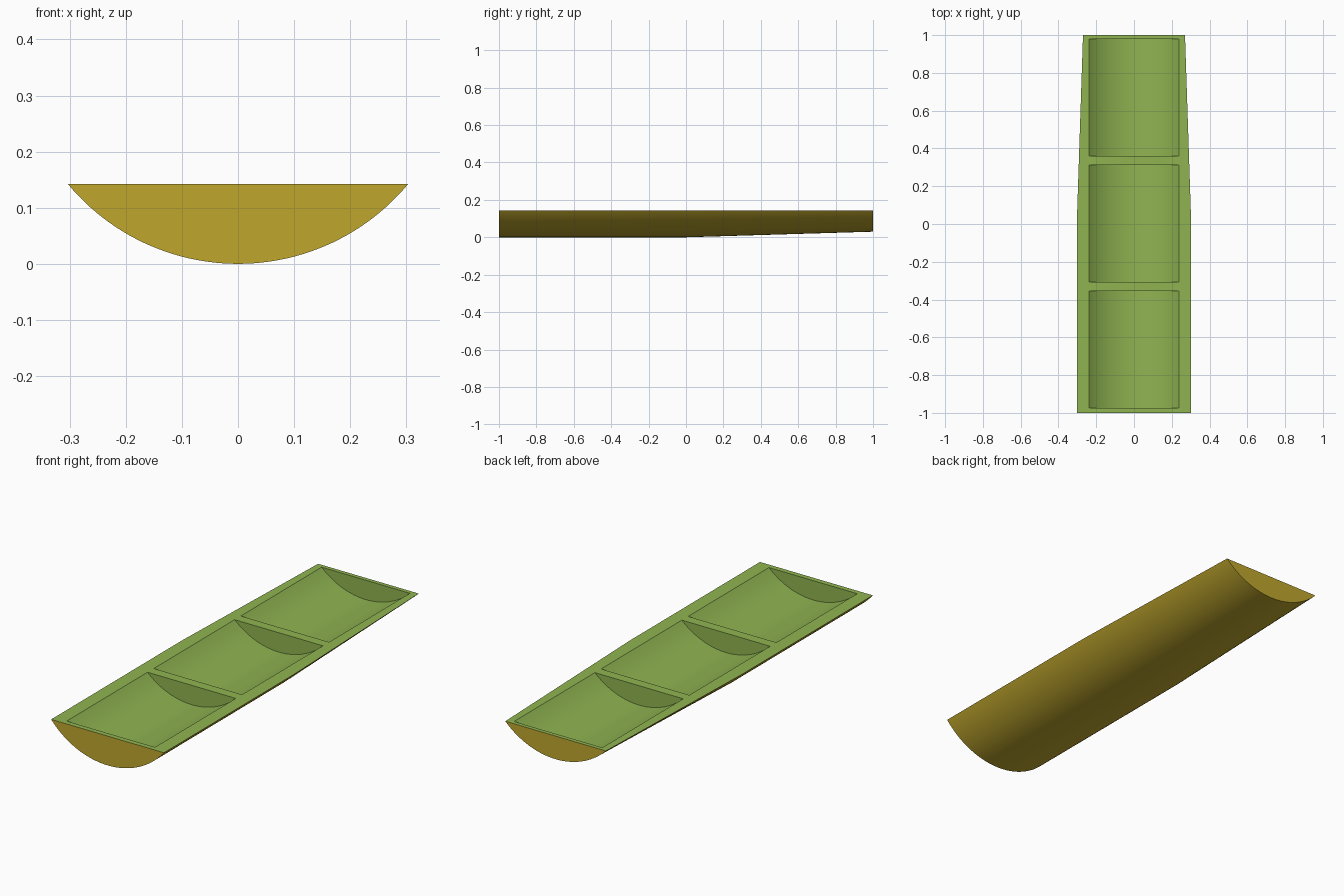
import bpy, bmesh, math

if "Cube" in bpy.data.objects:
    bpy.data.objects.remove(bpy.data.objects["Cube"])


def material(name, rgb):
    m = bpy.data.materials.new(name)
    m.diffuse_color = (*rgb, 1)
    m.use_nodes = True
    m.node_tree.nodes["Principled BSDF"].inputs["Base Color"].default_value = m.diffuse_color
    return m


SKIN = material("golden_brown_skin", (0.52, 0.385, 0.027))
FLESH = material("fresh_green", (0.275, 0.456, 0.082))
TOP = 0.142


def arc(half_width, bottom, steps=48):
    """Points of a shallow arc hanging below the flat top."""
    depth = TOP - bottom
    r = (half_width ** 2 + depth ** 2) / (2 * depth)
    a = math.asin(half_width / r)
    return [(r * math.sin(t), bottom + r - r * math.cos(t))
            for t in (a * (2 * i / steps - 1) for i in range(steps + 1))]


def loft(name, sections, closed_top=0.0):
    """Solid through (y, half_width, bottom) sections; closed_top lifts the lid."""
    bm = bmesh.new()
    rings = []
    for y, w, b in sections:
        pts = arc(w, b)
        if closed_top:
            pts = pts + [(w, TOP + closed_top), (-w, TOP + closed_top)]
        rings.append([bm.verts.new((x, y, z)) for x, z in pts])
    n = len(rings[0])
    for p, q in zip(rings, rings[1:]):
        for i in range(n):
            j = (i + 1) % n
            bm.faces.new((p[i], p[j], q[j], q[i]))
    bm.faces.new(rings[0])
    bm.faces.new(rings[-1])
    bmesh.ops.recalc_face_normals(bm, faces=bm.faces)
    me = bpy.data.meshes.new(name)
    for f in bm.faces:
        f.material_index = 1 if closed_top or f.normal.z > 0.9 else 0
    bm.to_mesh(me)
    bm.free()
    me.materials.append(SKIN)
    me.materials.append(FLESH)
    ob = bpy.data.objects.new(name, me)
    bpy.context.collection.objects.link(ob)
    return ob


# Split stalk: straight front half, tapering back half
tray = loft("split_stalk_tray", [(-1, 0.303, 0), (0, 0.303, 0), (1, 0.27, 0.03)])
bpy.context.view_layer.objects.active = tray
tray.select_set(True)

# Three hollow chambers separated by thin walls
for y in (-0.975, -0.307, 0.36):
    cutter = loft("chamber_cutter", [(y, 0.237, 0.048), (y + 0.62, 0.237, 0.048)], 0.05)
    cutter.hide_render = True
    mod = tray.modifiers.new("chamber", 'BOOLEAN')
    mod.operation = 'DIFFERENCE'
    mod.solver = 'EXACT'
    mod.object = cutter
    bpy.ops.object.modifier_apply(modifier=mod.name)
    bpy.data.objects.remove(cutter)

bpy.ops.object.shade_smooth_by_angle(angle=math.radians(25))
